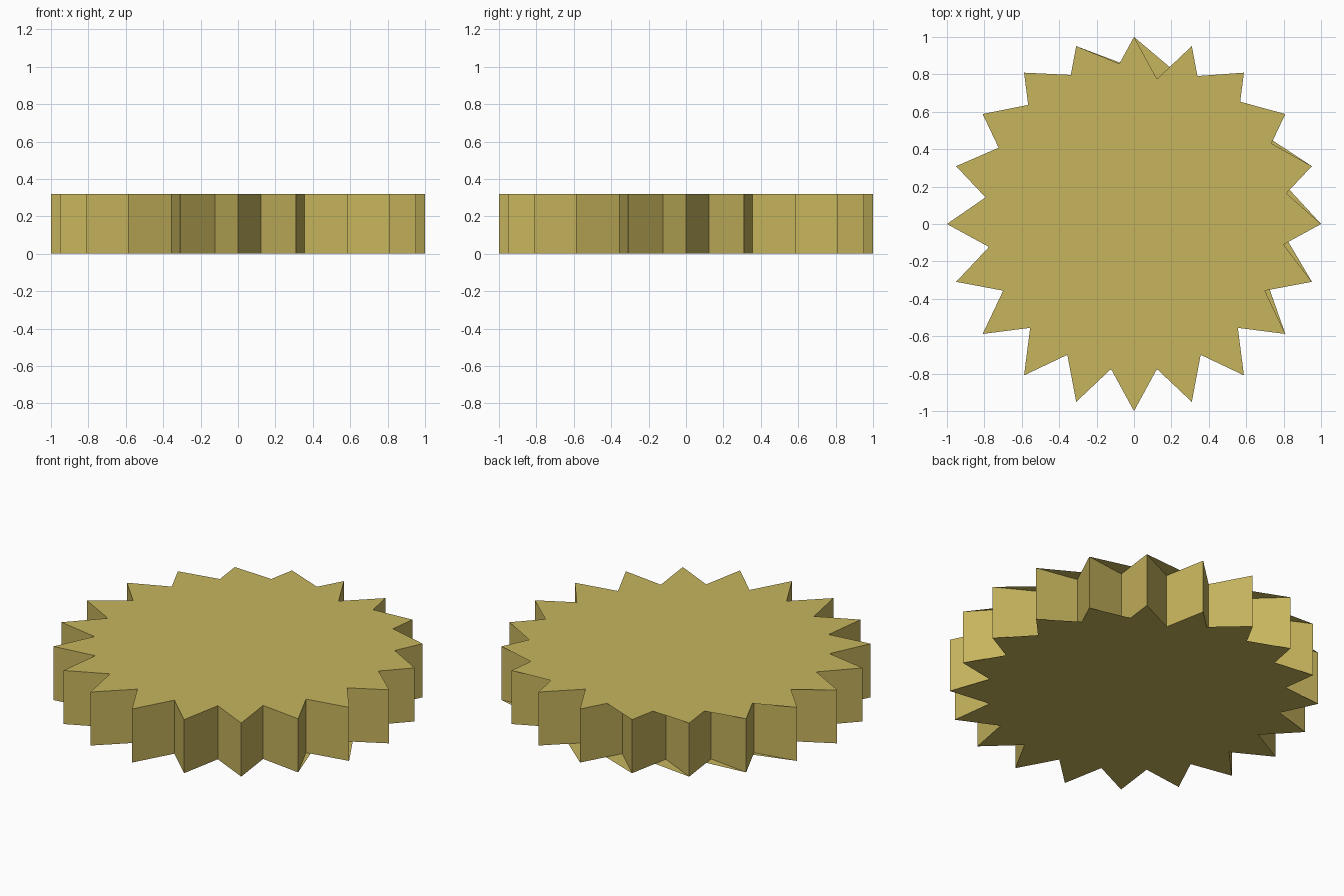
import bpy, bmesh, math

if "Cube" in bpy.data.objects:
    bpy.data.objects.remove(bpy.data.objects["Cube"])

TEETH, OUTER, INNER, HEIGHT = 20, 1.0, 0.785, 0.32
N = TEETH * 2

mat = bpy.data.materials.new("brass yellow")
mat.diffuse_color = (0.57, 0.46, 0.11, 1)
mat.use_nodes = True
mat.node_tree.nodes["Principled BSDF"].inputs["Base Color"].default_value = mat.diffuse_color


def ring(bm, z):
    """Star outline: even points are tips, odd points are notches, clockwise from +y."""
    verts = []
    for i in range(N):
        r = INNER if i % 2 else OUTER
        a = math.pi / 2 - i * 2 * math.pi / N
        verts.append(bm.verts.new((r * math.cos(a), r * math.sin(a), z)))
    return verts


def fan_cap(bm, verts, start, up):
    """Cap drawn as a triangle fan from one notch; it slightly webs nearby notches."""
    for k in range(1, N - 1):
        tri = [verts[start], verts[(start + k) % N], verts[(start + k + 1) % N]]
        bm.faces.new(tri[::-1] if up else tri)


bm = bmesh.new()
bottom, top = ring(bm, 0), ring(bm, HEIGHT)

# Toothed side walls
for i in range(N):
    j = (i + 1) % N
    bm.faces.new((bottom[j], bottom[i], top[i], top[j]))

# Top and bottom caps
fan_cap(bm, top, 1, True)
fan_cap(bm, bottom, 3, False)

# Webbing triangles that wind backwards are turned to face outwards
bm.normal_update()
for f in bm.faces:
    z = f.calc_center_median().z
    if (z > HEIGHT - 0.001 and f.normal.z < 0) or (z < 0.001 and f.normal.z > 0):
        f.normal_flip()

mesh = bpy.data.meshes.new("toothed_disc")
bm.to_mesh(mesh)
bm.free()
mesh.materials.append(mat)
disc = bpy.data.objects.new("toothed_disc", mesh)
bpy.context.collection.objects.link(disc)
